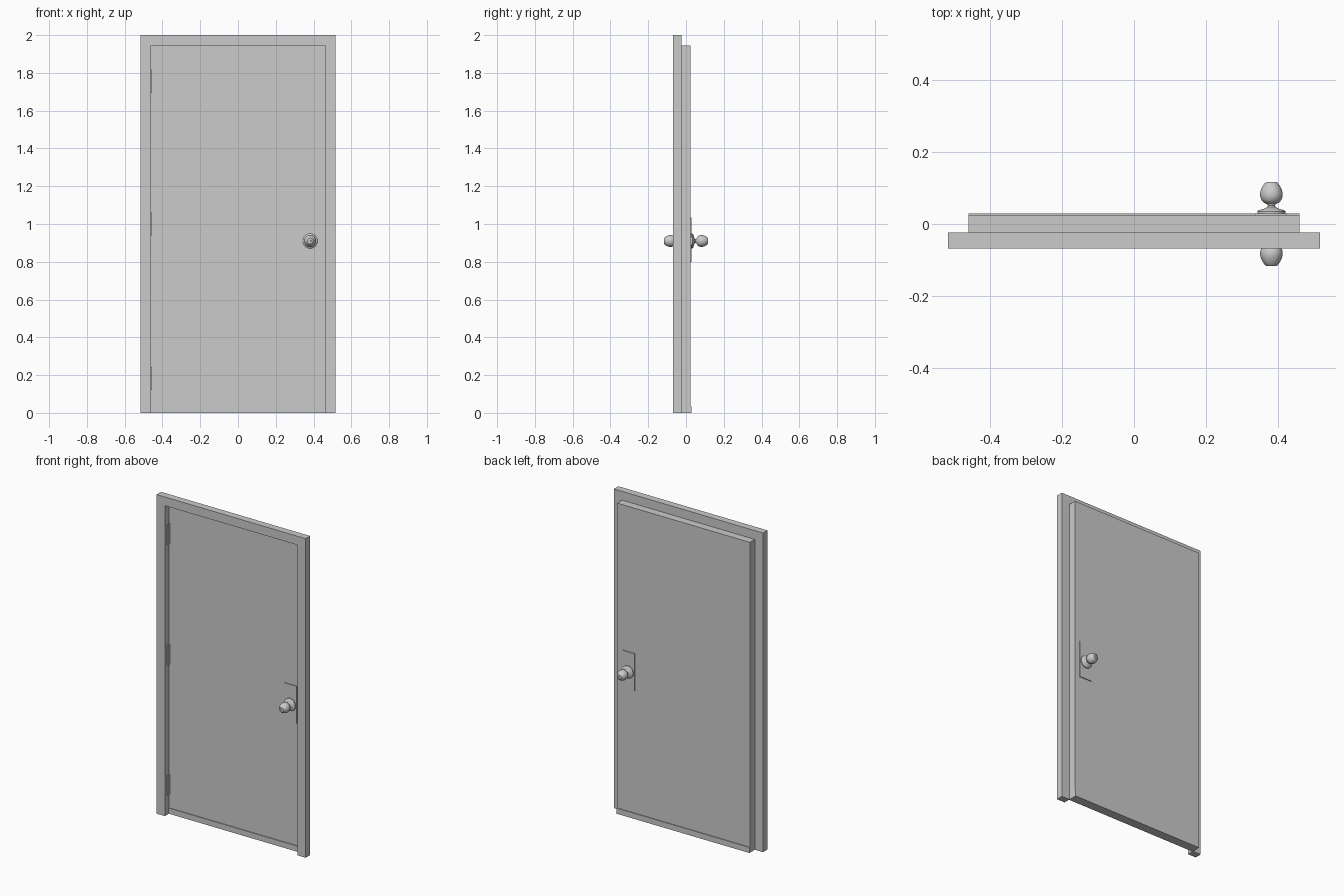
import bpy, bmesh, math

if "Cube" in bpy.data.objects:
    bpy.data.objects.remove(bpy.data.objects["Cube"])

grey = bpy.data.materials.new("plain grey")
grey.diffuse_color = (0.6, 0.6, 0.6, 1)
grey.use_nodes = True
grey.node_tree.nodes["Principled BSDF"].inputs["Base Color"].default_value = grey.diffuse_color


def add_object(name, bm):
    bmesh.ops.recalc_face_normals(bm, faces=bm.faces)
    mesh = bpy.data.meshes.new(name)
    bm.to_mesh(mesh)
    bm.free()
    mesh.materials.append(grey)
    obj = bpy.data.objects.new(name, mesh)
    bpy.context.collection.objects.link(obj)
    return obj


def box(name, x, y, z):
    bm = bmesh.new()
    bmesh.ops.create_cube(bm, size=1)
    for v in bm.verts:
        v.co = [(a + b) / 2 + c * (b - a) for (a, b), c in zip((x, y, z), v.co)]
    return add_object(name, bm)


def lathe(name, profile, centre, side, steps=32):
    """Revolve (radius, y) points around the y axis."""
    bm = bmesh.new()
    rings = []
    for r, y in profile:
        if r == 0:
            rings.append([bm.verts.new((centre[0], side * y, centre[1]))] * steps)
            continue
        rings.append([bm.verts.new((centre[0] + r * math.cos(i * math.tau / steps), side * y,
                                    centre[1] + r * math.sin(i * math.tau / steps)))
                      for i in range(steps)])
    for a, b in zip(rings, rings[1:]):
        for i in range(steps):
            j = (i + 1) % steps
            bm.faces.new(list(dict.fromkeys((a[i], a[j], b[j], b[i]))))
    obj = add_object(name, bm)
    bpy.ops.object.select_all(action='DESELECT')
    obj.select_set(True)
    bpy.context.view_layer.objects.active = obj
    bpy.ops.object.shade_smooth_by_angle(angle=math.radians(35))
    return obj


W, IN, TOP = 0.517, 0.46, 1.945      # frame half width, opening half width, opening height
FRONT, MID, BACK = -0.068, -0.024, 0.0245

# Frame: one U-shaped outline pushed back
bm = bmesh.new()
outline = [(-W, 0), (-W, 2), (W, 2), (W, 0), (IN, 0), (IN, TOP), (-IN, TOP), (-IN, 0)]
face = bm.faces.new([bm.verts.new((x, FRONT, z)) for x, z in outline])
push = bmesh.ops.extrude_face_region(bm, geom=[face])
for v in push["geom"]:
    if isinstance(v, bmesh.types.BMVert):
        v.co.y = MID
add_object("door_frame", bm)

# Door leaf
box("door_leaf", (-IN, IN), (MID, BACK), (0, TOP))

# Hinges on the inner side of the left jamb
for i, z in enumerate((0.182, 1.0, 1.755)):
    box(f"hinge_{i + 1}", (-IN, -IN + 0.004), (MID - 0.02, MID), (z - 0.062, z + 0.062))

# Bottom sweep, lock plate and knob on both faces
KX, KZ = 0.382, 0.91
knob_profile = [(0, 0.024), (0.039, 0.024), (0.039, 0.035), (0.036, 0.038), (0.022, 0.042),
                (0.012, 0.047), (0.010, 0.051), (0.012, 0.055), (0.022, 0.060),
                (0.028, 0.067), (0.031, 0.076), (0.0315, 0.085), (0.029, 0.095),
                (0.025, 0.104), (0.019, 0.113), (0.015, 0.1165), (0.006, 0.1165),
                (0.005, 0.114), (0, 0.114)]
for tag, side, surface in (("front", -1, MID), ("back", 1, BACK)):
    ys = sorted((surface, surface + side * 0.005))
    box(f"{tag}_bottom_sweep", (-IN, IN), ys, (0, 0.035))
    box(f"{tag}_lock_plate", (KX - 0.044, KX + 0.044), ys, (0.80, 1.035))
    lathe(f"{tag}_knob", knob_profile, (KX, KZ), side)
